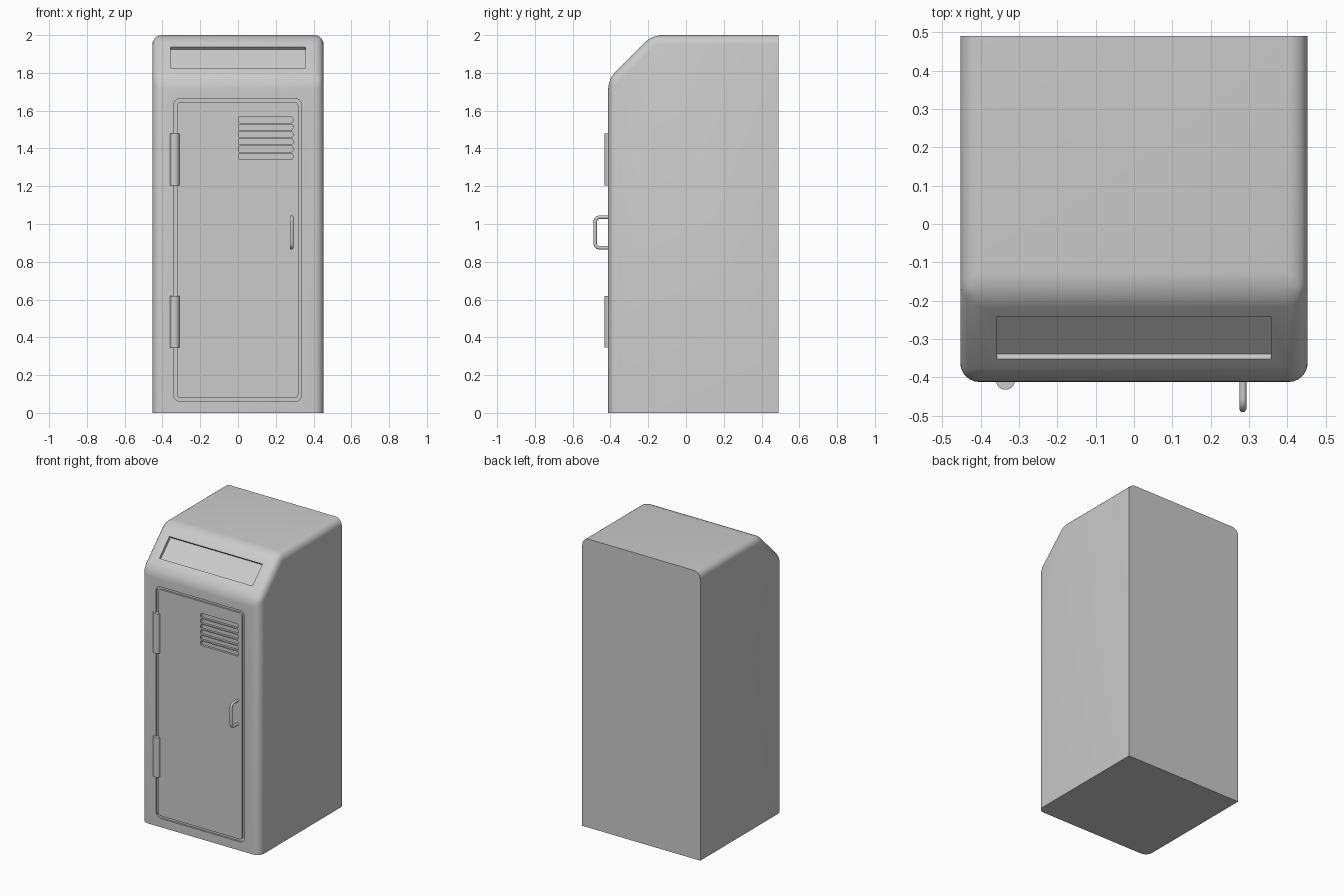
import bpy, bmesh, math
from mathutils import Vector, Matrix

if "Cube" in bpy.data.objects:
    bpy.data.objects.remove(bpy.data.objects["Cube"])

FRONT, BACK, HALF_W = -0.412, 0.49, 0.453


def make_object(name, bm):
    bmesh.ops.recalc_face_normals(bm, faces=bm.faces)
    mesh = bpy.data.meshes.new(name)
    bm.to_mesh(mesh)
    bm.free()
    ob = bpy.data.objects.new(name, mesh)
    bpy.context.collection.objects.link(ob)
    return ob


def smooth(ob, angle=30):
    bpy.ops.object.select_all(action='DESELECT')
    ob.select_set(True)
    bpy.context.view_layer.objects.active = ob
    bpy.ops.object.shade_smooth_by_angle(angle=math.radians(angle))


def cut(ob, cutter):
    mod = ob.modifiers.new("cut", 'BOOLEAN')
    mod.operation = 'DIFFERENCE'
    mod.solver = 'EXACT'
    mod.object = cutter
    bpy.context.view_layer.objects.active = ob
    bpy.ops.object.modifier_apply(modifier=mod.name)
    bpy.data.objects.remove(cutter)


def rounded_rect(x0, x1, z0, z1, r, n=5):
    pts = []
    for i, (cx, cz) in enumerate([(x1 - r, z1 - r), (x0 + r, z1 - r),
                                  (x0 + r, z0 + r), (x1 - r, z0 + r)]):
        for k in range(n + 1):
            a = math.pi / 2 * (i + k / n)
            pts.append((cx + r * math.cos(a), cz + r * math.sin(a)))
    return pts


def prism(bm, pts, y0, y1):
    a = [bm.verts.new((x, y0, z)) for x, z in pts]
    b = [bm.verts.new((x, y1, z)) for x, z in pts]
    n = len(pts)
    for i in range(n):
        bm.faces.new((a[i], a[(i + 1) % n], b[(i + 1) % n], b[i]))
    bm.faces.new(a)
    bm.faces.new(b)


def ring_prism(bm, outer, inner, y0, y1):
    rows = [[bm.verts.new((x, y, z)) for x, z in pts]
            for pts, y in ((outer, y0), (inner, y0), (inner, y1), (outer, y1))]
    n = len(outer)
    for r in range(4):
        p, q = rows[r], rows[(r + 1) % 4]
        for i in range(n):
            j = (i + 1) % n
            bm.faces.new((p[i], p[j], q[j], q[i]))


# Cabinet: side profile extruded in x, front and top edges rounded
profile = [(FRONT, 0), (FRONT, 1.767), (-0.179, 2.0), (BACK, 2.0), (BACK, 0)]
bm = bmesh.new()
sides = [[bm.verts.new((x, y, z)) for y, z in profile] for x in (-HALF_W, HALF_W)]
for i in range(5):
    j = (i + 1) % 5
    bm.faces.new((sides[0][i], sides[0][j], sides[1][j], sides[1][i]))
for s in sides:
    bm.faces.new(s)
bmesh.ops.recalc_face_normals(bm, faces=bm.faces)
pairs = [(s[i], s[i + 1]) for s in sides for i in range(3)]
pairs += [(sides[0][i], sides[1][i]) for i in (1, 2)]
edges = [bm.edges.get(p) for p in pairs]
bmesh.ops.bevel(bm, geom=edges, offset=0.05, offset_type='OFFSET', segments=6,
                profile=0.5, affect='EDGES', clamp_overlap=True)
cabinet = make_object("cabinet", bm)

# Sloped display recess
bm = bmesh.new()
bmesh.ops.create_cube(bm, size=1, matrix=Matrix.Translation((0, -0.297, 1.882))
                      @ Matrix.Rotation(math.radians(45), 4, 'X')
                      @ Matrix.Diagonal((0.714, 0.155, 0.036, 1)))
cut(cabinet, make_object("display_cutter", bm))

# Door outline groove
bm = bmesh.new()
ring_prism(bm, rounded_rect(-0.34, 0.337, 0.06, 1.665, 0.035),
           rounded_rect(-0.322, 0.319, 0.078, 1.647, 0.02), FRONT - 0.05, FRONT + 0.012)
cut(cabinet, make_object("door_gap_cutter", bm))

# Vent slots
bm = bmesh.new()
for i in range(6):
    z = 1.343 + i * 0.0385
    prism(bm, rounded_rect(0.002, 0.29, z, z + 0.031, 0.008, 3), FRONT - 0.05, FRONT + 0.015)
cut(cabinet, make_object("vent_cutter", bm))
smooth(cabinet)

# Hinges
for name, z0, z1 in (("lower_hinge", 0.346, 0.62), ("upper_hinge", 1.205, 1.48)):
    bm = bmesh.new()
    bmesh.ops.create_cone(bm, cap_ends=True, segments=24, radius1=0.025, radius2=0.025,
                          depth=z1 - z0, matrix=Matrix.Translation((-0.335, -0.407, (z0 + z1) / 2)))
    smooth(make_object(name, bm))

# Handle: round bar swept along a rounded U
path = [(-0.40, 0.874)]
R = 0.025
for cz, start in ((0.874 + R, -90), (1.036 - R, -180)):
    for k in range(7):
        a = math.radians(start - 15 * k)
        path.append((-0.481 + R + R * math.cos(a), cz + R * math.sin(a)))
path.append((-0.40, 1.036))
curve = bpy.data.curves.new("handle", 'CURVE')
curve.dimensions = '3D'
curve.bevel_depth = 0.0095
curve.bevel_resolution = 4
curve.use_fill_caps = True
spline = curve.splines.new('POLY')
spline.points.add(len(path) - 1)
for p, (y, z) in zip(spline.points, path):
    p.co = (0.284, y, z, 1)
handle = bpy.data.objects.new("handle", curve)
bpy.context.collection.objects.link(handle)
bpy.ops.object.select_all(action='DESELECT')
handle.select_set(True)
bpy.context.view_layer.objects.active = handle
bpy.ops.object.convert(target='MESH')
smooth(bpy.context.view_layer.objects.active, 40)
